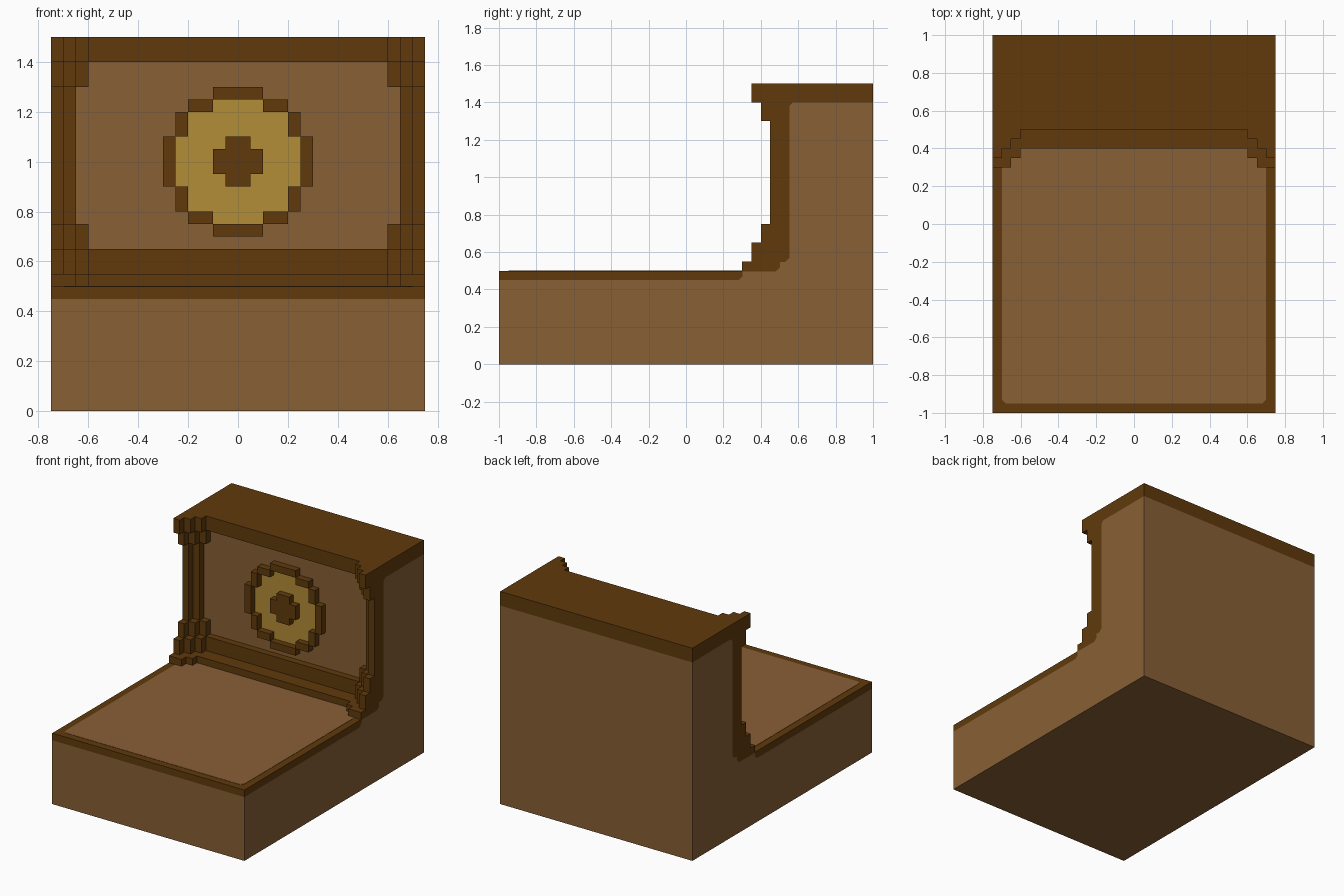
import bpy, bmesh

cube = bpy.data.objects.get("Cube")
if cube:
    bpy.data.objects.remove(cube, do_unlink=True)


def material(name, rgb):
    m = bpy.data.materials.new(name)
    m.use_nodes = True
    m.diffuse_color = (*rgb, 1)
    m.node_tree.nodes["Principled BSDF"].inputs["Base Color"].default_value = (*rgb, 1)
    return m


LIGHT = material("light_wood", (0.246, 0.115, 0.036))
DARK = material("dark_wood", (0.117, 0.042, 0.0037))
GOLD = material("gold", (0.451, 0.266, 0.040))


def prism(bm, outline, axis, a, b):
    """Extrude a 2D outline along an axis from a to b."""
    def place(p, t):
        return {"x": (t, p[0], p[1]), "y": (p[0], t, p[1]), "z": (p[0], p[1], t)}[axis]
    pts = [p for i, p in enumerate(outline) if p != outline[i - 1]]
    near = [bm.verts.new(place(p, a)) for p in pts]
    far = [bm.verts.new(place(p, b)) for p in pts]
    bm.faces.new(near)
    bm.faces.new(far[::-1])
    for i in range(len(pts)):
        bm.faces.new((near[i - 1], far[i - 1], far[i], near[i]))


def rect(x0, x1, z0, z1):
    return [(x0, z0), (x1, z0), (x1, z1), (x0, z1)]


def build(name, mat, prisms):
    bm = bmesh.new()
    for p in prisms:
        prism(bm, *p)
    bmesh.ops.recalc_face_normals(bm, faces=bm.faces)
    mesh = bpy.data.meshes.new(name)
    bm.to_mesh(mesh)
    bm.free()
    mesh.materials.append(mat)
    obj = bpy.data.objects.new(name, mesh)
    bpy.context.collection.objects.link(obj)
    return obj


# Boundary between light body and dark trim as (y, z), back to front
seam = [(1, 1.4), (0.57, 1.4), (0.553, 1.38), (0.553, 0.57), (0.53, 0.547),
        (0.503, 0.547), (0.503, 0.52), (0.48, 0.497), (0.303, 0.497),
        (0.303, 0.47), (0.28, 0.45), (-1, 0.45)]

# Light wooden body: seat block and backrest in one profile
build("body", LIGHT, [([(-1, 0), (1, 0)] + seam, "x", -0.75, 0.75)])


# Dark trim: stepped strips, each with its own front profile
def trim_profile(lip, step, foot, post, head, top):
    front = [(-1, 0.5), (lip, 0.5), (lip, 0.55), (step, 0.55), (step, 0.65),
             (foot, 0.65), (foot, 0.75), (post, 0.75), (post, 1.3),
             (head, 1.3), (head, 1.4), (top, 1.4), (top, 1.5), (1, 1.5)]
    return front + seam


strips = {
    "outer_trim": (0.70, 0.75, trim_profile(0.30, 0.35, 0.40, 0.45, 0.40, 0.35)),
    "middle_trim": (0.65, 0.70, trim_profile(0.30, 0.40, 0.45, 0.50, 0.45, 0.40)),
    "inner_trim": (0.60, 0.65, trim_profile(0.35, 0.45, 0.50, 0.55, 0.50, 0.45)),
}
for name, (x0, x1, profile) in strips.items():
    build("left_" + name, DARK, [(profile, "x", x0, x1)])
    build("right_" + name, DARK, [(profile, "x", -x1, -x0)])
build("centre_trim", DARK,
      [(trim_profile(0.40, 0.50, 0.55, 0.55, 0.55, 0.50), "x", -0.6, 0.6)])

# Seat inlay with clipped front corners
build("seat_inlay", LIGHT, [([(-0.7, 0.45), (-0.7, -0.93), (-0.68, -0.95),
                              (0.68, -0.95), (0.7, -0.93), (0.7, 0.45)],
                             "z", 0.498, 0.502)])

# Backrest panel
build("back_panel", LIGHT, [(rect(-0.65, 0.65, 0.62, 1.42), "y", 0.548, 0.554)])


# Stepped round outlines, centred on the backrest
def stepped_outline(quarter):
    right = quarter + [(x, -z) for x, z in reversed(quarter)]
    full = right + [(-x, -z) for x, z in quarter] + [(-x, z) for x, z in reversed(quarter)]
    return [(x, 1 + z) for x, z in full]


disc = stepped_outline([(0.1, 0.25), (0.1, 0.2), (0.2, 0.2), (0.2, 0.1), (0.25, 0.1)])
build("emblem_disc", GOLD, [(disc, "y", 0.545, 0.551)])
cross = stepped_outline([(0.05, 0.1), (0.05, 0.05), (0.1, 0.05)])
build("emblem_cross", DARK, [(cross, "y", 0.5, 0.551)])

# Raised ring of blocks, mirrored to all sides
blocks = [rect(-0.1, 0.1, 1 + z, 1.05 + z) for z in (0.25, -0.30)]
blocks += [rect(x, x + 0.05, 0.9, 1.1) for x in (0.25, -0.30)]
for sx in (1, -1):
    for sz in (1, -1):
        for x0, x1, z0, z1 in ((0.1, 0.2, 0.2, 0.25), (0.2, 0.25, 0.1, 0.2)):
            blocks.append(rect(sx * x0, sx * x1, 1 + sz * z0, 1 + sz * z1))
build("emblem_ring", DARK, [(b, "y", 0.5, 0.551) for b in blocks])
